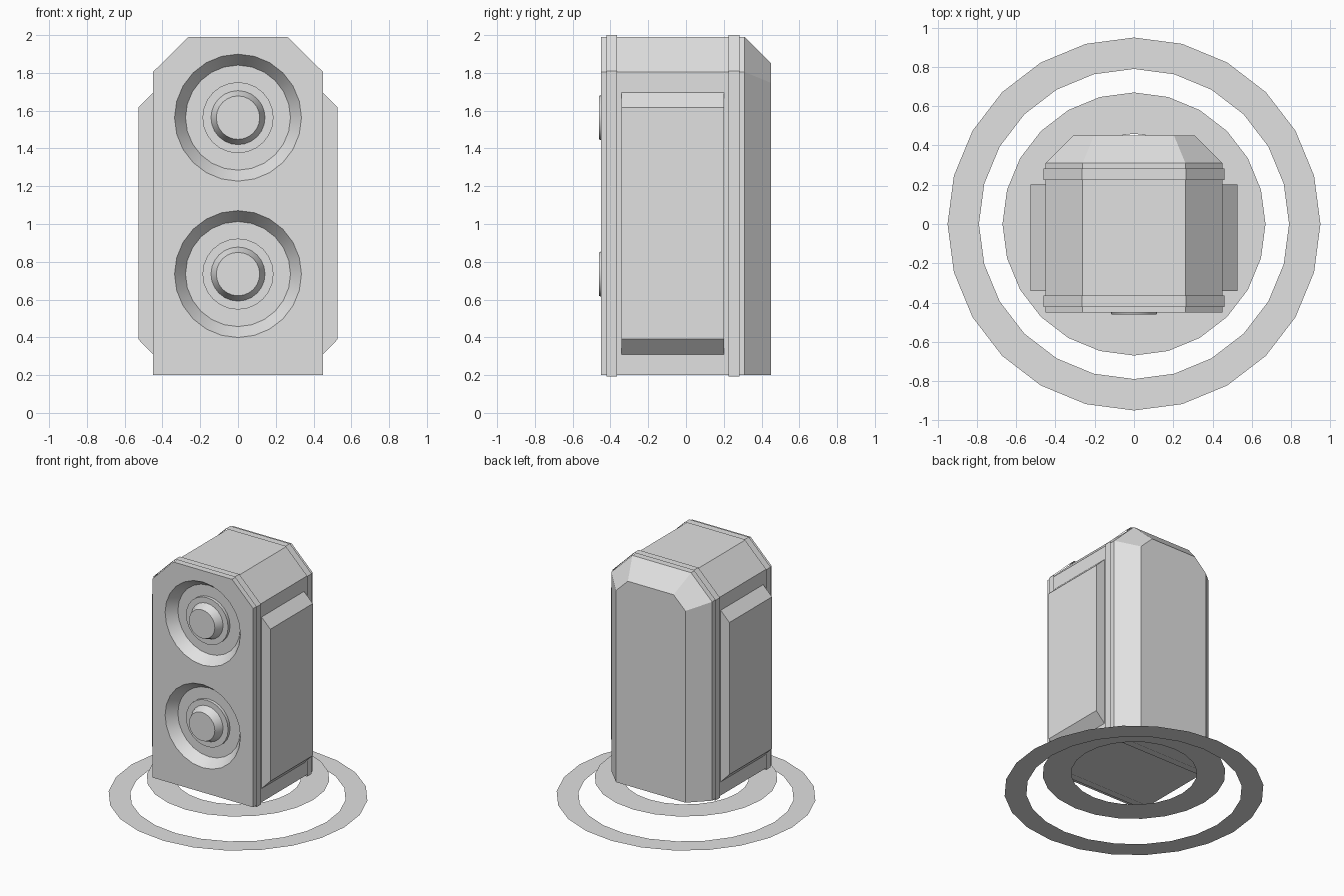
import bpy, bmesh, math
from mathutils import Vector

cube = bpy.data.objects.get("Cube")
if cube:
    bpy.data.objects.remove(cube, do_unlink=True)

grey = bpy.data.materials.new("light_grey")
grey.use_nodes = True
grey.diffuse_color = (0.75, 0.75, 0.75, 1)
grey.node_tree.nodes["Principled BSDF"].inputs["Base Color"].default_value = (0.75, 0.75, 0.75, 1)

SIDES = 24
FRONT, RIM = -0.45, 0.336
SPEAKERS = {"lower_speaker": 0.735, "upper_speaker": 1.563}


def finish(name, bm, smooth=False):
    mesh = bpy.data.meshes.new(name)
    bm.to_mesh(mesh)
    bm.free()
    mesh.materials.append(grey)
    obj = bpy.data.objects.new(name, mesh)
    bpy.context.collection.objects.link(obj)
    if smooth:
        bpy.ops.object.select_all(action="DESELECT")
        obj.select_set(True)
        bpy.context.view_layer.objects.active = obj
        bpy.ops.object.shade_smooth_by_angle(angle=math.radians(25))


def outline(y, d=0.0, bottom=0.2):
    """Cabinet cross-section with cut top corners, grown by d."""
    c = 0.414 * d
    half = [(0.45 + d, bottom), (0.45 + d, 1.805 + c), (0.262 + c, 1.99 + d)]
    pts = half + [(-x, z) for x, z in reversed(half)]
    return [Vector((x, y, z)) for x, z in pts]


def circle(r, place):
    angles = [2 * math.pi * i / SIDES for i in range(SIDES)]
    return [place(r * math.cos(a), r * math.sin(a)) for a in angles]


def bridge(bm, a, b):
    for i in range(len(a)):
        j = (i + 1) % len(a)
        bm.faces.new((a[i], a[j], b[j], b[i]))


def loft(name, sections, front_cap=False, back_cap=False):
    bm = bmesh.new()
    loops = [[bm.verts.new(p) for p in s] for s in sections]
    for a, b in zip(loops, loops[1:]):
        bridge(bm, a, b)
    if front_cap:
        bm.faces.new(loops[0])
    if back_cap:
        bm.faces.new(loops[-1])
    bmesh.ops.recalc_face_normals(bm, faces=bm.faces)
    finish(name, bm)


# Cabinet with a bevelled back
loft("cabinet", [outline(FRONT), outline(0.31), outline(0.45, -0.14)], back_cap=True)

# Front panel with two round openings
bm = bmesh.new()
loops = [outline(FRONT)]
for zc in SPEAKERS.values():
    loops.append(circle(RIM, lambda u, v: Vector((u, FRONT, zc + v))))
edges = []
for pts in loops:
    vs = [bm.verts.new(p) for p in pts]
    edges += [bm.edges.new((vs[i - 1], vs[i])) for i in range(len(vs))]
bmesh.ops.triangle_fill(bm, edges=edges, use_beauty=True, normal=(0, -1, 0))
for f in bm.faces:
    f.normal_update()
    if f.normal.y > 0:
        f.normal_flip()
finish("front_panel", bm)

# Speakers: sloped rim, floor, raised disc and tapered centre cap
profile = [(RIM, FRONT), (0.278, -0.37), (0.188, -0.37), (0.188, -0.395),
           (0.143, -0.395), (0.115, -0.46)]
for name, zc in SPEAKERS.items():
    bm = bmesh.new()
    rings = [[bm.verts.new(p) for p in circle(r, lambda u, v: Vector((u, y, zc + v)))]
             for r, y in profile]
    for a, b in zip(rings, rings[1:]):
        bridge(bm, a, b)
    bm.faces.new(rings[-1])
    finish(name, bm, smooth=True)

# Thin open bands wrapped around the cabinet
for name, y in (("front_band", -0.422), ("back_band", 0.224)):
    loft(name, [outline(y, 0.01, 0.193), outline(y + 0.058, 0.01, 0.193)])

# Side panels with sloped ends
for name, s in (("left_side_panel", 1), ("right_side_panel", -1)):
    shape = [(0.45, 0.31), (0.528, 0.39), (0.528, 1.617), (0.45, 1.695)]
    loft(name, [[Vector((s * x, y, z)) for x, z in shape] for y in (-0.342, 0.2)],
         front_cap=True, back_cap=True)

# Flat rings: one on the floor, one hovering below the cabinet
for name, outer, inner, z in (("outer_floor_ring", 0.95, 0.79, 0),
                              ("inner_hover_ring", 0.67, 0.46, 0.145)):
    bm = bmesh.new()
    a, b = [[bm.verts.new(p) for p in circle(r, lambda u, v: Vector((u, v, z)))]
            for r in (outer, inner)]
    bridge(bm, a, b)
    finish(name, bm)
